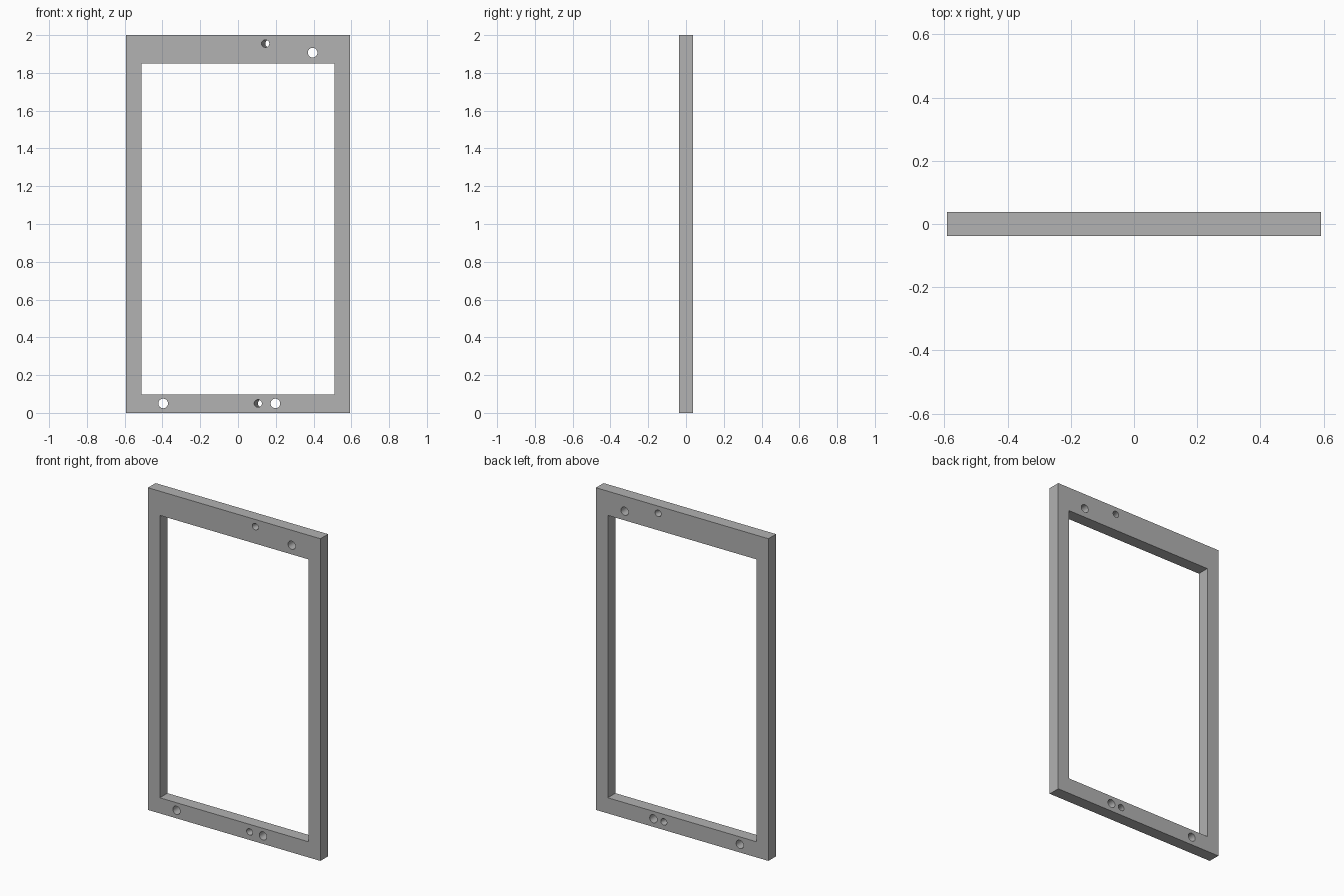
import bpy
import math

cube = bpy.data.objects.get("Cube")
if cube:
    bpy.data.objects.remove(cube, do_unlink=True)

WIDTH, DEPTH, HEIGHT = 1.184, 0.075, 2.0
TILT = math.radians(15)

grey = bpy.data.materials.new("light_grey")
grey.use_nodes = True
colour = (0.445, 0.445, 0.445, 1)
grey.diffuse_color = colour
grey.node_tree.nodes["Principled BSDF"].inputs["Base Color"].default_value = colour


def box(name, size, z):
    bpy.ops.mesh.primitive_cube_add(size=1, location=(0, 0, z))
    ob = bpy.context.object
    ob.name = name
    ob.scale = size
    bpy.ops.object.transform_apply(location=True, rotation=False, scale=True)
    ob.data.materials.append(grey)
    return ob


def drill(name, x, z, radius, tilt=0):
    """Round cutter running front to back, optionally slanted sideways."""
    bpy.ops.mesh.primitive_cylinder_add(
        vertices=32, radius=radius, depth=0.3, location=(x, 0, z),
        rotation=(math.pi / 2, 0, -tilt))
    ob = bpy.context.object
    ob.name = name
    ob.data.materials.append(grey)
    return ob


# Slab and the tall opening, with a deeper top rail than bottom rail
frame = box("frame", (WIDTH, DEPTH, HEIGHT), HEIGHT / 2)
bottom, top = 0.097, 1.85
cutters = [box("opening_cutter", (1.022, 0.3, top - bottom), (top + bottom) / 2)]

# Straight mounting holes
for x, z in ((0.395, 1.907), (-0.396, 0.05), (0.198, 0.05)):
    cutters.append(drill("mounting_hole_cutter", x, z, 0.0255))

# Smaller slanted holes
for x, z in ((0.155, 1.955), (0.116, 0.05)):
    cutters.append(drill("slanted_hole_cutter", x, z, 0.02, TILT))

# Cut everything out of the slab
bpy.ops.object.select_all(action="DESELECT")
frame.select_set(True)
bpy.context.view_layer.objects.active = frame
for cutter in cutters:
    cutter.hide_render = True
    mod = frame.modifiers.new("cut", "BOOLEAN")
    mod.operation = "DIFFERENCE"
    mod.solver = "EXACT"
    mod.object = cutter
    bpy.ops.object.modifier_apply(modifier=mod.name)
    bpy.data.objects.remove(cutter, do_unlink=True)

bpy.ops.object.shade_smooth_by_angle(angle=math.radians(30))
